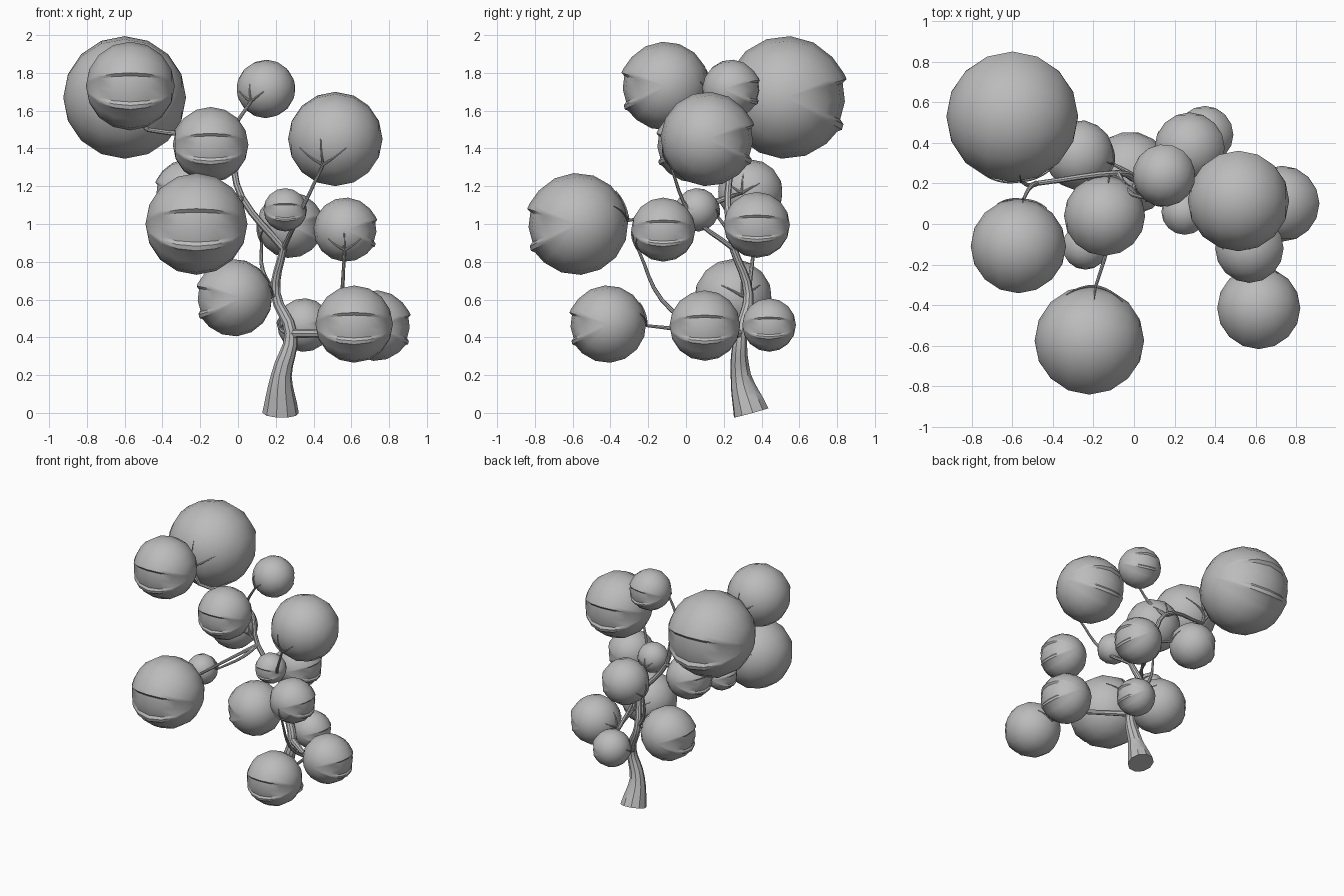
import bpy, bmesh
from math import radians, sin, cos, pi
from mathutils import Vector, Matrix

if "Cube" in bpy.data.objects:
    bpy.data.objects.remove(bpy.data.objects["Cube"])

grey = bpy.data.materials.new("plain grey")
grey.use_nodes = True
grey.diffuse_color = (0.5, 0.5, 0.5, 1)
grey.node_tree.nodes["Principled BSDF"].inputs["Base Color"].default_value = grey.diffuse_color
parts = []


def add_part(name, mesh):
    mesh.materials.clear()
    mesh.materials.append(grey)
    ob = bpy.data.objects.new(name, mesh)
    bpy.context.collection.objects.link(ob)
    parts.append(ob)
    return ob


def tube(name, paths, sides=2):
    """Tapered tubes; each path is a list of (point, radius)."""
    curve = bpy.data.curves.new(name, "CURVE")
    curve.dimensions = "3D"
    curve.bevel_depth = 1
    curve.bevel_resolution = sides
    curve.resolution_u = 4
    curve.use_fill_caps = True
    for path in paths:
        spline = curve.splines.new("BEZIER")
        spline.bezier_points.add(len(path) - 1)
        for knot, (point, radius) in zip(spline.bezier_points, path):
            knot.co, knot.radius = point, radius
            knot.handle_left_type = knot.handle_right_type = "AUTO"
    helper = bpy.data.objects.new(name + "_path", curve)
    bpy.context.collection.objects.link(helper)
    depsgraph = bpy.context.evaluated_depsgraph_get()
    mesh = bpy.data.meshes.new_from_object(helper.evaluated_get(depsgraph))
    bpy.data.objects.remove(helper)
    add_part(name, mesh)


# Pod cross-section: (angle from the mouth, radius factor), lower lip to upper lip, then the round back
PROFILE = [(-30, 1), (-26, 1.05), (-21, 1.03), (-18, .95), (0, .96), (18, .95), (21, 1.03), (27, 1.02)]
PROFILE += [(step * 22.5, 1) for step in range(2, 15)]
STEPS = 8


def make_pod(name, centre, size, turn):
    """Ball whose poles are the mouth corners, with a sunken mouth and raised lips."""
    bm = bmesh.new()
    rings = []
    for i in range(1, STEPS):
        across, along = sin(pi * i / STEPS), cos(pi * i / STEPS)
        ring = []
        for degrees, factor in PROFILE:
            reach = across * (1 + (factor - 1) * across)
            angle = radians(degrees)
            ring.append(bm.verts.new(Vector((along, -reach * cos(angle), reach * sin(angle))) * size))
        rings.append(ring)
    left, right = bm.verts.new((size, 0, 0)), bm.verts.new((-size, 0, 0))
    for j in range(len(PROFILE)):
        k = (j + 1) % len(PROFILE)
        for a, b in zip(rings, rings[1:]):
            bm.faces.new((a[j], a[k], b[k], b[j]))
        bm.faces.new((left, rings[0][k], rings[0][j]))
        bm.faces.new((right, rings[-1][j], rings[-1][k]))
    bmesh.ops.recalc_face_normals(bm, faces=bm.faces)
    mesh = bpy.data.meshes.new(name)
    bm.to_mesh(mesh)
    bm.free()
    tilt = Matrix.Rotation(radians(4), 4, "X")
    add_part(name, mesh).matrix_world = Matrix.Translation(centre) @ turn @ tilt


def make_stem(name, centre, size, back, hub, thick=.014):
    """Branch from a hub to the back of a pod, ending in three veins that grip it."""
    grip = (back * 1.5 + (hub - centre).normalized()).normalized()
    end = centre + grip * size
    bend = (hub + end) / 2 + grip * (hub - end).length * .12
    paths = [[(hub, thick), (bend, thick * .8), (end, thick * .55)]]
    up = (Vector((0, 0, 1)) - grip * grip.z).normalized()
    for spread in (-60, 0, 60):
        heading = Matrix.Rotation(radians(spread), 3, grip) @ up
        vein = []
        for i in range(5):
            angle = .16 * i
            vein.append((centre + (grip * cos(angle) + heading * sin(angle)) * size,
                         thick * (.55 - .1 * i)))
        paths.append(vein)
    tube(name, paths)


def grow(name, hub, x, y, z, size, yaw, back_yaw=None):
    """A pod and its stem; yaw turns the mouth away from the front."""
    centre = Vector((x, y, z))
    turn = Matrix.Rotation(radians(yaw), 4, "Z")
    back = turn @ Vector((0, 1, 0))
    if back_yaw is not None:
        back = Matrix.Rotation(radians(back_yaw), 3, "Z") @ Vector((0, 1, 0))
    make_pod(name + "_pod", centre, size, turn)
    make_stem(name + "_stem", centre, size, back, hub)


# Trunk and main limbs
low_hub = Vector((.28, .29, .42))
fork = Vector((.2, .33, .63))
mid_hub = Vector((.24, .25, .87))
side_hub = Vector((.02, .22, 1.14))
top_hub = Vector((-.08, .25, 1.4))
left_hub = Vector((-.48, .2, 1.5))
right_hub = Vector((.54, .1, .42))
tube("trunk", [[((.225, .345, 0), .097), ((.23, .29, .2), .055), (low_hub, .034),
                (fork, .027), (mid_hub, .02)]], sides=3)
tube("upper_limb", [[(mid_hub, .02), (side_hub, .018), (top_hub, .016), (left_hub, .012)]])
tube("lower_limb", [[(low_hub, .025), (right_hub, .017)]])

# Upper pods
grow("top_back", left_hub, -.6, .53, 1.67, .325, 180)
grow("top_front", left_hub, -.57, -.11, 1.73, .235, 0)
grow("upper_middle", top_hub, -.145, .04, 1.42, .2, 0)
grow("upper_small", top_hub, .148, .24, 1.715, .155, 165)
grow("upper_left", mid_hub, .515, .115, 1.45, .25, 180)

# Middle pods
grow("rear_right", side_hub, -.27, .34, 1.17, .172, 260)
grow("big_front", side_hub, -.22, -.575, 1, .27, 0)
grow("hidden_small", side_hub, -.24, -.11, 1, .115, 270)
grow("centre_small", mid_hub, .25, .06, 1.075, .115, 0)
grow("centre_back", fork, .275, .375, .995, .175, 90)
grow("middle_left", right_hub, .57, -.12, .97, .17, 90, back_yaw=180)

# Lower pods
grow("lower_right", fork, -.02, .25, .61, .205, 280)
grow("low_back", low_hub, .35, .44, .465, .142, 90)
grow("low_front", right_hub, .615, -.415, .47, .205, 0)
grow("low_left", right_hub, .73, .1, .462, .187, 90)

# Smooth shading with crisp lips
bpy.ops.object.select_all(action="DESELECT")
for part in parts:
    part.select_set(True)
bpy.context.view_layer.objects.active = parts[0]
bpy.ops.object.shade_smooth_by_angle(angle=radians(35))
